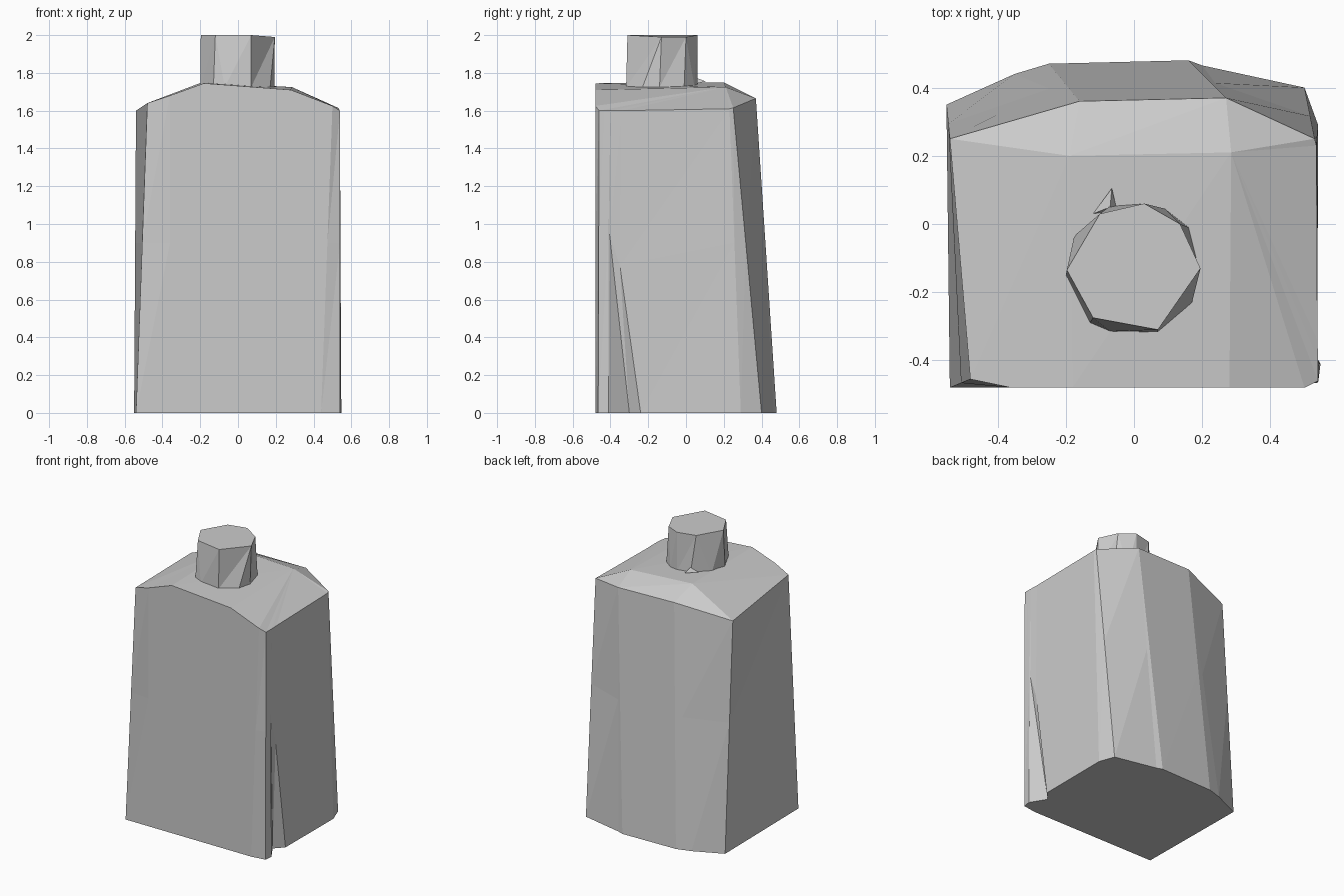
import bpy, bmesh

if "Cube" in bpy.data.objects:
    bpy.data.objects.remove(bpy.data.objects["Cube"])

grey = bpy.data.materials.new("plain grey")
grey.diffuse_color = (0.6, 0.6, 0.6, 1)
grey.use_nodes = True
grey.node_tree.nodes["Principled BSDF"].inputs["Base Color"].default_value = grey.diffuse_color


def finish(name, bm):
    """Weld, clean and link a mesh as a named object."""
    bmesh.ops.remove_doubles(bm, verts=bm.verts, dist=0.0005)
    bmesh.ops.recalc_face_normals(bm, faces=bm.faces)
    mesh = bpy.data.meshes.new(name)
    bm.to_mesh(mesh)
    bm.free()
    mesh.materials.append(grey)
    obj = bpy.data.objects.new(name, mesh)
    bpy.context.collection.objects.link(obj)
    return obj


def bridge(bm, low, high):
    """Join two rings of equal length with triangles."""
    n = len(low)
    for i in range(n):
        j = (i + 1) % n
        bm.faces.new((low[i], low[j], high[j]))
        bm.faces.new((low[i], high[j], high[i]))


# Body: (base x, base y, rim x, rim y, rim z), counter-clockwise from front left
outline = [
    (-.54, -.48, -.48, -.455, 1.64),
    (-.36, -.48, -.36, -.48, 1.68),
    (-.18, -.48, -.18, -.48, 1.745),
    (.28, -.48, .28, -.48, 1.71),
    (.44, -.48, .50, -.48, 1.625),
    (.54, -.465, .54, -.46, 1.60),
    (.547, -.41, .54, -.43, 1.60),   # split in the right wall
    (.48, -.30, .54, -.40, 1.60),
    (.538, -.24, .538, -.34, 1.60),
    (.54, .29, .535, .23, 1.61),
    (.50, .40, .53, .25, 1.615),
    (.20, .465, .27, .37, 1.665),
    (.16, .48, .27, .37, 1.665),
    (-.25, .47, -.16, .36, 1.67),
    (-.35, .44, -.16, .36, 1.67),
    (-.55, .35, -.54, .25, 1.60),
]
split_top = {6: (.542, -.41, .96), 7: (.540, -.405, .95), 8: (.538, -.35, .78)}
bm = bmesh.new()
base, middle, rim = [], [], []
for i, (bx, by, rx, ry, rz) in enumerate(outline):
    base.append(bm.verts.new((bx, by, 0)))
    t = 0.9 / rz
    mid = split_top.get(i, (bx + (rx - bx) * t, by + (ry - by) * t, 0.9))
    middle.append(bm.verts.new(mid))
    rim.append(bm.verts.new((rx, ry, rz)))
bridge(bm, base, middle)
bridge(bm, middle, rim)
bm.faces.new(base[::-1])

# Shoulders: fans of facets around the two rear ends of the top plateau
left = bm.verts.new((-.19, .20, 1.75))
right = bm.verts.new((.285, .21, 1.725))
n = len(rim)
for i in range(n):
    j = (i + 1) % n
    if (rim[i].co - rim[j].co).length < 0.001:
        continue
    apex = right if 2 <= i < 12 else left
    bm.faces.new((rim[i], rim[j], apex))
bm.faces.new((rim[2], right, left))
bm.faces.new((rim[12], left, right))
finish("bottle_body", bm)

# Cap: (base x, base y, top x, top y); repeated top points make facets
cap_outline = [
    (-.20, -.15, -.197, -.135),
    (-.13, -.29, -.12, -.275),
    (-.07, -.315, -.12, -.275),
    (.07, -.317, .07, -.31),
    (.17, -.23, .195, -.13),
    (.192, -.14, .195, -.13),
    (.16, -.01, .135, .0),
    (.09, .045, .135, .0),
    (.03, .06, .03, .06),
    (-.07, .053, -.10, .03),
    (-.175, -.035, -.10, .03),
]
bm = bmesh.new()
low = [bm.verts.new((p[0], p[1], 1.725)) for p in cap_outline]
high = [bm.verts.new((p[2], p[3], 1.99 if p[2] > .1 else 2)) for p in cap_outline]
bridge(bm, low, high)
bm.faces.new(low[::-1])
bmesh.ops.remove_doubles(bm, verts=bm.verts, dist=0.0005)
bmesh.ops.holes_fill(bm, edges=[e for e in bm.edges if e.is_boundary], sides=0)
bmesh.ops.dissolve_degenerate(bm, edges=bm.edges, dist=0.0005)
finish("cap", bm)

# Small wedge at the rear foot of the cap
bm = bmesh.new()
for p in ((-.07, .05, 1.775), (-.12, .03, 1.745), (-.065, .105, 1.755), (-.05, .04, 1.74)):
    bm.verts.new(p)
bmesh.ops.convex_hull(bm, input=bm.verts)
finish("cap_foot", bm)
